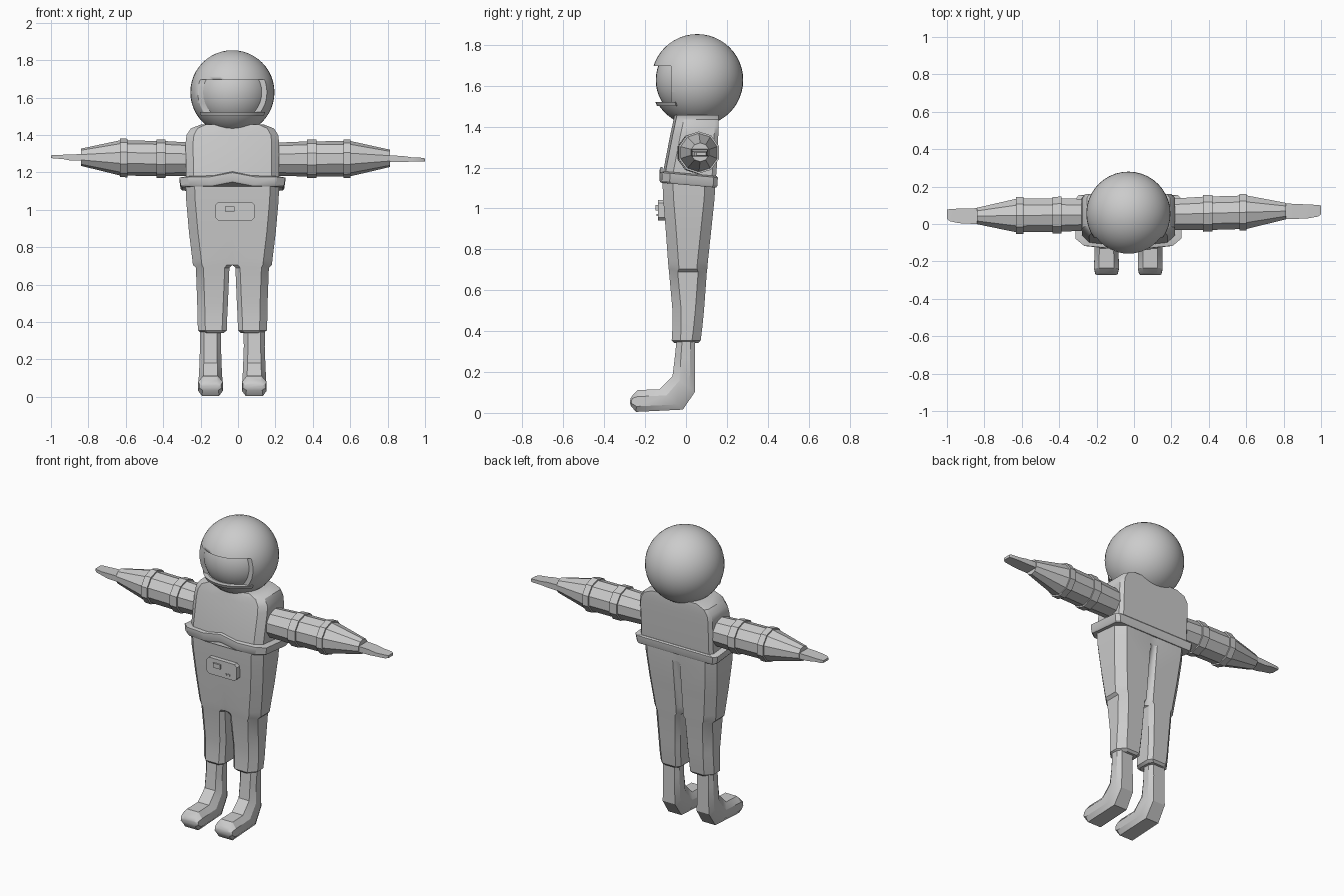
import bpy, bmesh, math
from math import sin, cos, pi, radians

if "Cube" in bpy.data.objects:
    bpy.data.objects.remove(bpy.data.objects["Cube"])

CX = -0.03  # body centre line

suit = bpy.data.materials.new("suit_grey")
suit.diffuse_color = (0.6, 0.6, 0.6, 1)
suit.use_nodes = True
suit.node_tree.nodes["Principled BSDF"].inputs["Base Color"].default_value = suit.diffuse_color


def finish(name, bm, angle=30, loc=(0, 0, 0), mirror=False):
    bmesh.ops.recalc_face_normals(bm, faces=bm.faces)
    me = bpy.data.meshes.new(name)
    bm.to_mesh(me)
    bm.free()
    me.materials.append(suit)
    me.shade_smooth()
    me.set_sharp_from_angle(angle=radians(angle))
    ob = bpy.data.objects.new(name, me)
    ob.location = loc
    bpy.context.collection.objects.link(ob)
    if mirror:
        ob.modifiers.new("mirror", 'MIRROR')
    return ob


def loft(name, rings, **kw):
    """Skin a list of equal-length point rings and cap both ends."""
    bm = bmesh.new()
    vs = [[bm.verts.new(p) for p in r] for r in rings]
    n = len(rings[0])
    for a, b in zip(vs, vs[1:]):
        for i in range(n):
            j = (i + 1) % n
            bm.faces.new((a[i], a[j], b[j], b[i]))
    bm.faces.new(vs[0])
    bm.faces.new(vs[-1])
    # faces lying on the mirror plane are not wanted
    if kw.get("mirror"):
        bmesh.ops.delete(bm, geom=[f for f in bm.faces if all(abs(v.co.x) < 1e-4 for v in f.verts)],
                         context='FACES')
    return finish(name, bm, **kw)


def box(name, x0, x1, y0, y1, z0, z1, bevel=0.0):
    bm = bmesh.new()
    bmesh.ops.create_cube(bm, size=1)
    for v in bm.verts:
        v.co = ((x0 + x1) / 2 + v.co.x * (x1 - x0), (y0 + y1) / 2 + v.co.y * (y1 - y0),
                (z0 + z1) / 2 + v.co.z * (z1 - z0))
    if bevel:
        bmesh.ops.bevel(bm, geom=[e for e in bm.edges if abs(e.verts[0].co.y - e.verts[1].co.y) > 0.01],
                        offset=bevel, segments=1, affect='EDGES')
    return finish(name, bm)


def ball(name, r, loc):
    bm = bmesh.new()
    bmesh.ops.create_uvsphere(bm, u_segments=40, v_segments=24, radius=r)
    return finish(name, bm, loc=loc)


# Helmet with a recessed visor opening
HC = (CX, 0.055, 1.628)
helmet = ball("helmet", 0.225, HC)
cutter = box("visor_cutter", CX - 0.187, CX + 0.187, -0.4, -0.073, 1.52, 1.697)
cutter.hide_render = True
cutter.hide_viewport = True
cut = helmet.modifiers.new("visor_opening", 'BOOLEAN')
cut.operation = 'DIFFERENCE'
cut.object = cutter
ball("visor", 0.203, HC)

# Lip under the visor
lip = []
for k in range(13):
    a = radians(-58 + k * 116 / 12)
    lip.append([(HC[0] + r * sin(a), HC[1] - r * cos(a), z)
                for r, z in ((0.17, 1.502), (0.197, 1.502), (0.206, 1.522), (0.18, 1.522))])
loft("visor_lip", lip)


# Jacket
def torso_ring(z, w, yf, yb, zf=lambda x, y: 0):
    half = [(0, yf), (0.42 * w, yf), (0.84 * w, yf + 0.012), (w, yf + 0.05), (w, yb - 0.02), (0.93 * w, yb)]
    pts = half + [(-x, y) for x, y in reversed(half[1:])]
    return [(x, y, z + zf(x, y)) for x, y in pts]


loft("jacket", [torso_ring(*r) for r in (
    (1.13, 0.25, -0.115, 0.145), (1.19, 0.248, -0.11, 0.15), (1.36, 0.25, -0.077, 0.158),
    (1.40, 0.245, -0.068, 0.16), (1.435, 0.222, -0.061, 0.16), (1.457, 0.165, -0.056, 0.158))],
    loc=(CX, 0, 0), angle=35)


# Waist band, raised in the middle of the front and lower at the back
def band_wave(x, y):
    return (0.022 if abs(x) < 0.01 and y < 0 else 0) - 0.09 * y


loft("waist_band", [torso_ring(*r, band_wave) for r in (
    (1.115, 0.27, -0.125, 0.148), (1.125, 0.277, -0.13, 0.153), (1.165, 0.283, -0.128, 0.156),
    (1.172, 0.25, -0.115, 0.15))], loc=(CX, 0, 0))


# Trousers: one half, mirrored; a groove opens down the back
def leg_ring(z, xi, xo, yf, yb, groove, c, cf):
    return [(x, y, z) for x, y in (
        (xi, yf + cf), (xi + c, yf), (xo - 1.6 * c, yf), (xo, yf + 1.7 * c),
        (xo, yb - 1.7 * c), (xo - 1.6 * c, yb), (xi + 0.8 * c, yb), (xi, yb - groove))]


loft("trousers", [leg_ring(*r) for r in (
    (1.13, 0, 0.25, -0.115, 0.143, 0, 0.03, 0),
    (1.05, 0, 0.247, -0.112, 0.14, 0.008, 0.03, 0),
    (0.88, 0, 0.232, -0.098, 0.122, 0.035, 0.03, 0),
    (0.74, 0, 0.215, -0.088, 0.107, 0.06, 0.03, 0),
    (0.705, 0, 0.211, -0.085, 0.104, 0.07, 0.03, 0.004),
    (0.69, 0.016, 0.195, -0.083, 0.102, 0.03, 0.025, 0.02),
    (0.50, 0.024, 0.188, -0.066, 0.088, 0.025, 0.025, 0.025),
    (0.42, 0.028, 0.187, -0.066, 0.08, 0.025, 0.025, 0.025),
    (0.355, 0.03, 0.184, -0.07, 0.072, 0.025, 0.025, 0.025),
    (0.342, 0.045, 0.165, -0.058, 0.06, 0.022, 0.022, 0.022))],
    loc=(CX, 0, 0), mirror=True)


# Boots: sections swept from ankle to toe, a = front/top point, b = back/sole point
def boot_ring(a, b, w):
    pts = []
    for u, t in ((-0.6, 0), (0.6, 0), (1, 0.3), (1, 0.75), (0.7, 1), (-0.7, 1), (-1, 0.75), (-1, 0.3)):
        pts.append((0.117 + u * w, a[0] + (b[0] - a[0]) * t, a[1] + (b[1] - a[1]) * t))
    return pts


loft("boots", [boot_ring(*r) for r in (
    ((-0.045, 0.37), (0.045, 0.37), 0.058),
    ((-0.055, 0.27), (0.045, 0.27), 0.056),
    ((-0.066, 0.18), (0.045, 0.105), 0.06),
    ((-0.13, 0.115), (-0.015, 0.016), 0.064),
    ((-0.235, 0.112), (-0.245, 0.005), 0.066),
    ((-0.262, 0.085), (-0.27, 0.035), 0.06),
    ((-0.272, 0.07), (-0.274, 0.05), 0.05))],
    loc=(CX, 0, 0), mirror=True)


# Sleeves with raised rings: stations are (x, radius), drifting towards the wrist centre
def sleeve(name, stations, wrist):
    x0, x1 = stations[0][0], stations[-1][0]
    rings = []
    for x, r in stations:
        t = (x - x0) / (x1 - x0)
        cy, cz = 0.05 + (wrist[0] - 0.05) * t, 1.27 + (wrist[1] - 1.27) * t
        rings.append([(x, cy + r * cos((k + 0.5) * pi / 5), cz + r * sin((k + 0.5) * pi / 5)) for k in range(10)])
    loft(name, rings)


def stations(root, a0, a1, b0, b1, end):
    return [(root, 0.086), (a0, 0.094), (a0, 0.103), (a1, 0.103), (a1, 0.094), (b0, 0.094), (b0, 0.103),
            (b1, 0.103), (b1, 0.094), (end, 0.046)]


sleeve("left_sleeve", stations(-0.2, -0.387, -0.435, -0.59, -0.63, -0.84), (0.043, 1.281))
sleeve("right_sleeve", stations(0.14, 0.37, 0.42, 0.563, 0.602, 0.813), (0.069, 1.275))


# Flat mitten hands
def hand(name, rows):
    loft(name, [[(x, y0, z0), (x, y1, z0), (x, y1, z1), (x, y0, z1)] for x, y0, y1, z0, z1 in rows])


hand("left_hand", ((-0.82, 0.0, 0.085, 1.262, 1.298), (-0.90, 0.002, 0.083, 1.264, 1.296),
                   (-0.94, 0.005, 0.082, 1.272, 1.294), (-0.985, 0.015, 0.08, 1.274, 1.293),
                   (-1.0, 0.028, 0.076, 1.277, 1.291)))
hand("right_hand", ((0.79, 0.028, 0.11, 1.255, 1.291), (0.88, 0.028, 0.107, 1.255, 1.288),
                    (0.93, 0.03, 0.104, 1.258, 1.28), (0.985, 0.04, 0.102, 1.257, 1.278),
                    (1.0, 0.052, 0.098, 1.258, 1.274)))

# Control box on the belly
box("control_box", -0.12, 0.088, -0.138, -0.08, 0.94, 1.042, bevel=0.016)
box("control_button", -0.07, -0.02, -0.148, -0.13, 0.99, 1.018)
for i, x in enumerate((0.01, 0.03)):
    box("control_knob_%d" % (i + 1), x, x + 0.012, -0.144, -0.13, 0.962, 0.972)
